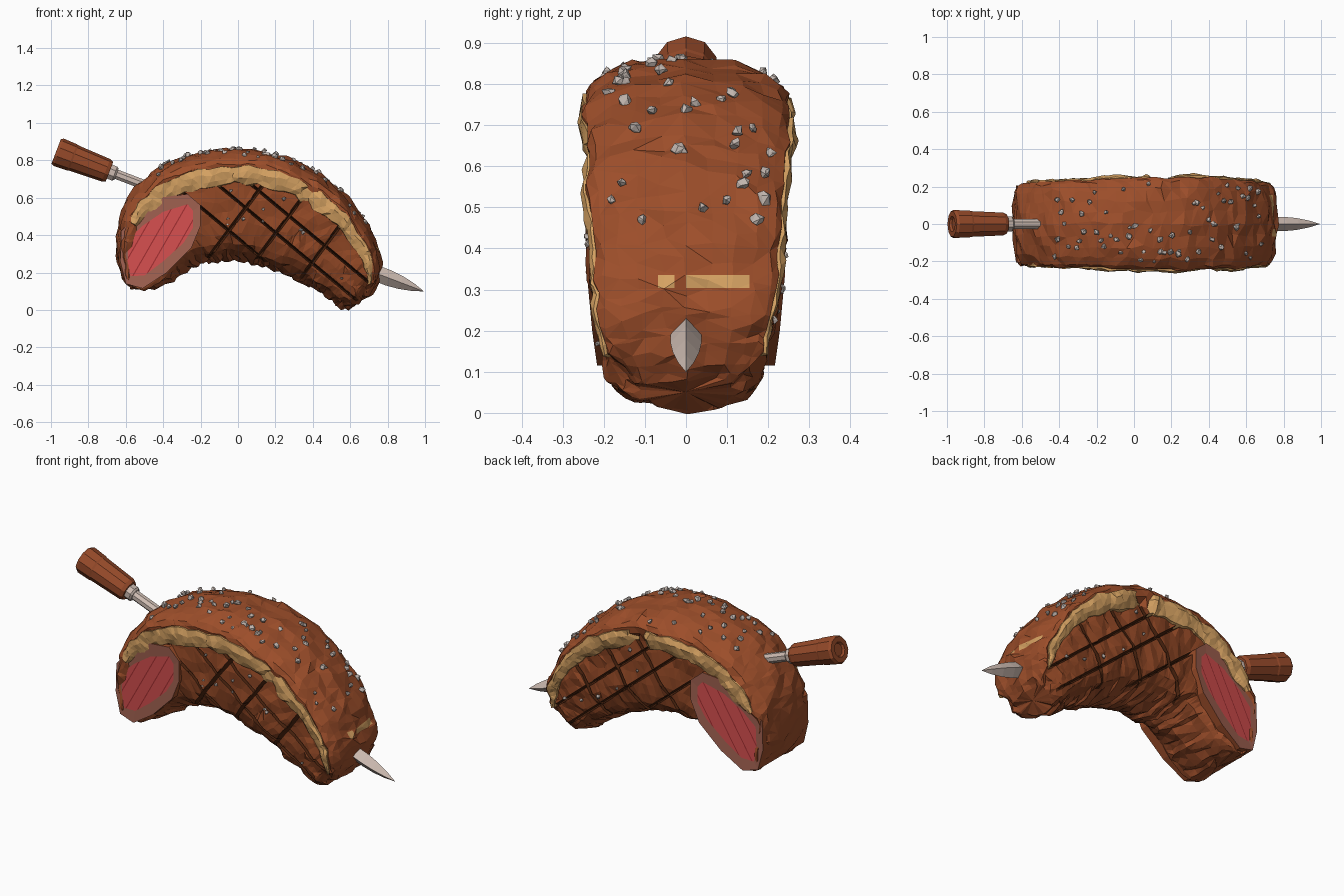
import bpy, bmesh, math, random
from mathutils import Vector, Matrix, noise

if "Cube" in bpy.data.objects:
    bpy.data.objects.remove(bpy.data.objects["Cube"])

random.seed(4)


def mat(name, r, g, b):
    m = bpy.data.materials.new(name)
    m.diffuse_color = (*[(c / 255) ** 2.2 for c in (r, g, b)], 1)
    m.use_nodes = True
    m.node_tree.nodes["Principled BSDF"].inputs["Base Color"].default_value = m.diffuse_color
    return m


CRUST = mat("roasted crust", 155, 79, 46)
SEAR = mat("seared side", 142, 72, 41)
CHAR = mat("char line", 80, 42, 23)
FAT = mat("golden fat", 212, 160, 98)
RING = mat("cooked ring", 160, 98, 82)
RARE = mat("rare centre", 212, 80, 80)
STREAK = mat("dark streak", 160, 50, 52)
SALT = mat("salt grey", 192, 180, 173)
STEEL = mat("pale steel", 204, 186, 176)
WOOD = mat("handle wood", 150, 76, 46)


def finish(bm, name, *mats):
    bmesh.ops.recalc_face_normals(bm, faces=bm.faces)
    me = bpy.data.meshes.new(name)
    bm.to_mesh(me)
    bm.free()
    for m in mats:
        me.materials.append(m)
    ob = bpy.data.objects.new(name, me)
    bpy.context.collection.objects.link(ob)
    return ob


# Stations along the bend: outer x, z, inner x, z, half-width scale
ST = [(-.57, .12, -.49, .105, .8), (-.63, .21, -.38, .14, .86), (-.655, .38, -.28, .21, .88),
      (-.62, .55, -.20, .245, .91), (-.52, .68, -.14, .255, .94), (-.38, .785, -.08, .26, .97),
      (-.2, .84, 0, .255, 1), (0, .86, .08, .24, 1.03), (.2, .835, .17, .215, 1.04),
      (.4, .75, .26, .18, 1.03), (.57, .615, .35, .14, .99), (.69, .46, .43, .1, .94),
      (.757, .3, .5, .055, .9), (.755, .17, .55, .022, .8), (.71, .08, .6, .012, .5)]
# Half cross-section: distance from inner to outer edge, half width
SEC = [(0, 0), (.02, .065), (.055, .125), (.1, .175), (.17, .208), (.26, .222), (.36, .228), (.46, .228),
       (.56, .226), (.66, .222), (.74, .222), (.82, .234), (.875, .238), (.915, .222), (.95, .18),
       (.975, .125), (.99, .065), (1, 0)]


def station(t):
    i = min(int(t), len(ST) - 2)
    f = t - i
    p = [ST[max(0, min(len(ST) - 1, i + k))] for k in (-1, 0, 1, 2)]
    return [.5 * (2 * b + (c - a) * f + (2 * a - 5 * b + 4 * c - d) * f * f + (3 * b - a - 3 * c + d) * f ** 3)
            for a, b, c, d in zip(*p)]


def point(t, r, y):
    ox, oz, ix, iz, w = station(t)
    return Vector((ix + (ox - ix) * r, y * w, iz + (oz - iz) * r))


def rough(v, amp):
    return v + noise.noise_vector(v * 9) * amp + noise.noise_vector(v * 23) * amp * .9


def slice_faces(bm, co, no, test):
    fs = [f for f in bm.faces if test(f)]
    geom = list({e for f in fs for e in f.edges}) + list({v for f in fs for v in f.verts}) + fs
    bmesh.ops.bisect_plane(bm, geom=geom, plane_co=co, plane_no=no, dist=1e-5)


def stripe(bm, co, no, half, old, new, depth=0):
    """Cut a stripe into faces of one material, recolour it and sink its middle."""
    no = no.normalized()
    for k in (-half, 0, half):
        slice_faces(bm, co + no * k, no, lambda f: f.material_index in (old, new))
    for f in bm.faces:
        if f.material_index == old and abs((f.calc_center_median() - co).dot(no)) < half:
            f.material_index = new
            for v in f.verts:
                if depth and abs((v.co - co).dot(no)) < 1e-4 and abs(v.co.y) > .17:
                    v.co.y -= math.copysign(depth, v.co.y)


# Meat body
loop = [(r, -y) for r, y in SEC] + [(r, y) for r, y in SEC[-2:0:-1]]
N, n = 56, len(loop)
bm = bmesh.new()
rings = []
for i in range(N + 1):
    t = i * 14 / N
    row = []
    for r, y in loop:
        tt = max(0, min(14, t + random.uniform(-.09, .09))) if 0 < i < N else t
        v = rough(point(tt, r, y), .016)
        if r < .1:
            v.z += .007 * math.sin(t * 9 + v.y * 8)
        row.append(bm.verts.new(v))
    rings.append(row)
for i in range(N):
    for j in range(n):
        k = (j + 1) % n
        f = bm.faces.new((rings[i][j], rings[i][k], rings[i + 1][k], rings[i + 1][j]))
        mid = (loop[j][0] + loop[k][0]) / 2
        f.material_index = 1 if .06 < mid < .72 and 12 < i < 54 else 0
for row in (rings[0], rings[-1]):
    c = bm.verts.new(sum((v.co for v in row), Vector()) / n)
    for j in range(n):
        bm.faces.new((row[j], row[(j + 1) % n], c))
bmesh.ops.triangulate(bm, faces=bm.faces)
bmesh.ops.recalc_face_normals(bm, faces=bm.faces)
# Crossed grill marks
for x, z in ((-.03, .45), (.21, .42), (.455, .33)):
    stripe(bm, Vector((x, 0, z)), Vector((.8, 0, -.6)), .010, 1, 2, .016)
for x, z in ((-.08, .45), (.12, .48), (.36, .43)):
    stripe(bm, Vector((x, 0, z)), Vector((.64, 0, .77)), .008, 1, 2, .014)
# Small fat patches on the far end
end = lambda f: f.normal.x > .4 and f.calc_center_median().x > .6
for co, no in [((0, 0, z), (0, 0, 1)) for z in (.304, .336)] + [((0, y, 0), (0, 1, 0)) for y in (-.068, -.028, 0, .155)]:
    slice_faces(bm, co, no, end)
for f in bm.faces:
    c = f.calc_center_median()
    if end(f) and .304 < c.z < .336 and (0 < c.y < .155 or -.068 < c.y < -.028):
        f.material_index = 3
finish(bm, "meat_body", CRUST, SEAR, CHAR, FAT)

# Lumpy fat band on each side, sinking into the crust at a gap
for side, name, gap, sink in ((-1, "front_fat_band", 9.1, .02), (1, "back_fat_band", 7.7, .045)):
    bm = bmesh.new()
    rows = []
    M = 64
    for i in range(M + 1):
        t = 2.75 + 10.2 * i / M
        taper = min(1, .5 + i / 6, .3 + (M - i) / 5)
        mid = .775 + .03 * max(0, (5 - t) / 2) + .018 * noise.noise(Vector((t * 1.7, side * 3, 0)))
        half = (.088 + .025 * noise.noise(Vector((t * 2.3, side * 7, 4)))) * taper
        dip = sink * math.exp(-((t - gap) / .22) ** 2)
        row = []
        for a, y in ((-1, .19), (-.9, .234), (-.35, .246), (.3, .251), (.9, .245), (1, .19)):
            v = point(t + random.uniform(-.05, .05), mid + a * half, side * (y - dip))
            row.append(bm.verts.new(rough(v, .013)))
        rows.append(row)
    for a, b in zip(rows, rows[1:]):
        for j in range(5):
            bm.faces.new((a[j], a[j + 1], b[j + 1], b[j]))
    bm.faces.new(rows[0])
    bm.faces.new(rows[-1])
    bmesh.ops.triangulate(bm, faces=bm.faces)
    finish(bm, name, FAT)

# Sliced end: slab with a cooked ring and a rare centre on both faces
OUT = [(-.625, .42), (-.54, .52), (-.42, .6), (-.27, .62), (-.2, .56), (-.2, .45), (-.25, .33), (-.38, .2),
       (-.51, .115), (-.6, .14), (-.63, .26)]
INN = [(-.585, .38), (-.51, .45), (-.4, .525), (-.27, .565), (-.24, .53), (-.24, .44), (-.29, .36), (-.4, .26),
       (-.5, .185), (-.575, .18), (-.59, .26)]
bm = bmesh.new()
face_y = lambda x: .205 + (x + .63) * .093
edges = []
for s in (-1, 1):
    o = [bm.verts.new((x, s * face_y(x), z)) for x, z in OUT]
    q = [bm.verts.new((x, s * (face_y(x) - .003), z)) for x, z in INN]
    edges.append(o)
    for j in range(len(o)):
        k = (j + 1) % len(o)
        bm.faces.new((o[j], o[k], q[k], q[j])).material_index = 1
    bm.faces.new(q).material_index = 2
for j in range(len(OUT)):
    k = (j + 1) % len(OUT)
    bm.faces.new((edges[0][j], edges[0][k], edges[1][k], edges[1][j]))
for x in (-.54, -.46, -.39, -.31):
    stripe(bm, Vector((x, 0, .36)), Vector((.87, 0, -.5)), .003, 2, 3)
finish(bm, "sliced_end", CRUST, RING, RARE, STREAK)

# Salt grains, mostly on the crust and a few on the sides
bm = bmesh.new()
for g in range(78):
    top = g < 62
    if top:
        y = random.uniform(-.21, .21)
        p = point(4.6 + 6.4 * (g + random.random()) / 62, 1.004 - .08 * (abs(y) / .21) ** 2.5, y)
    else:
        p = point(random.uniform(6, 12), random.uniform(.3, .68), random.choice((-.232, .232)))
    s = random.uniform(.009, .015) if top else random.uniform(.006, .01)
    m = Matrix.Translation(p) @ Matrix.Rotation(random.uniform(0, 6), 4, Vector((random.random(), random.random(), 1)))
    new = bmesh.ops.create_icosphere(bm, subdivisions=1, radius=s * 1.2, matrix=m)["verts"]
    for v in new:
        v.co += Vector([random.uniform(-.4, .4) * s for _ in range(3)])
finish(bm, "salt_grains", SALT)

# Skewer parts are turned along one sloping axis from handle end to tip
START, TIP = Vector((-.972, 0, .848)), Vector((.992, 0, .1))
AXIS = (TIP - START).normalized()
UP = Vector((0, 1, 0)).cross(AXIS) * -1


def turned(name, profile, sides, material, phase=0.0, flat=1.0):
    bm = bmesh.new()
    rows = []
    for d, r in profile:
        rows.append([bm.verts.new(START + AXIS * d + UP * r * math.sin(a) + Vector((0, r * flat * math.cos(a), 0)))
                     for a in (phase + math.tau * k / sides for k in range(sides))])
    for a, b in zip(rows, rows[1:]):
        for j in range(sides):
            k = (j + 1) % sides
            bm.faces.new((a[j], a[k], b[k], b[j]))
    bm.faces.new(rows[0])
    bm.faces.new(rows[-1])
    return finish(bm, name, material)


L = (TIP - START).length
turned("handle", [(.012, .035), (0, .042), (0, .07), (.014, .078), (.09, .075), (.1, .072), (.285, .064), (.305, .055)],
       10, WOOD, math.pi / 10)
turned("bolster", [(.29, .038), (.3, .043), (.335, .043), (.345, .034)], 8, STEEL, math.pi / 8)
turned("shaft", [(.33, .028), (L - .4, .028)], 8, STEEL, math.pi / 8)
turned("blade_tip", [(L - .42, .042), (L - .2, .043), (L - .13, .036), (L - .06, .021), (L, .001)], 4, STEEL, 0, .88)
